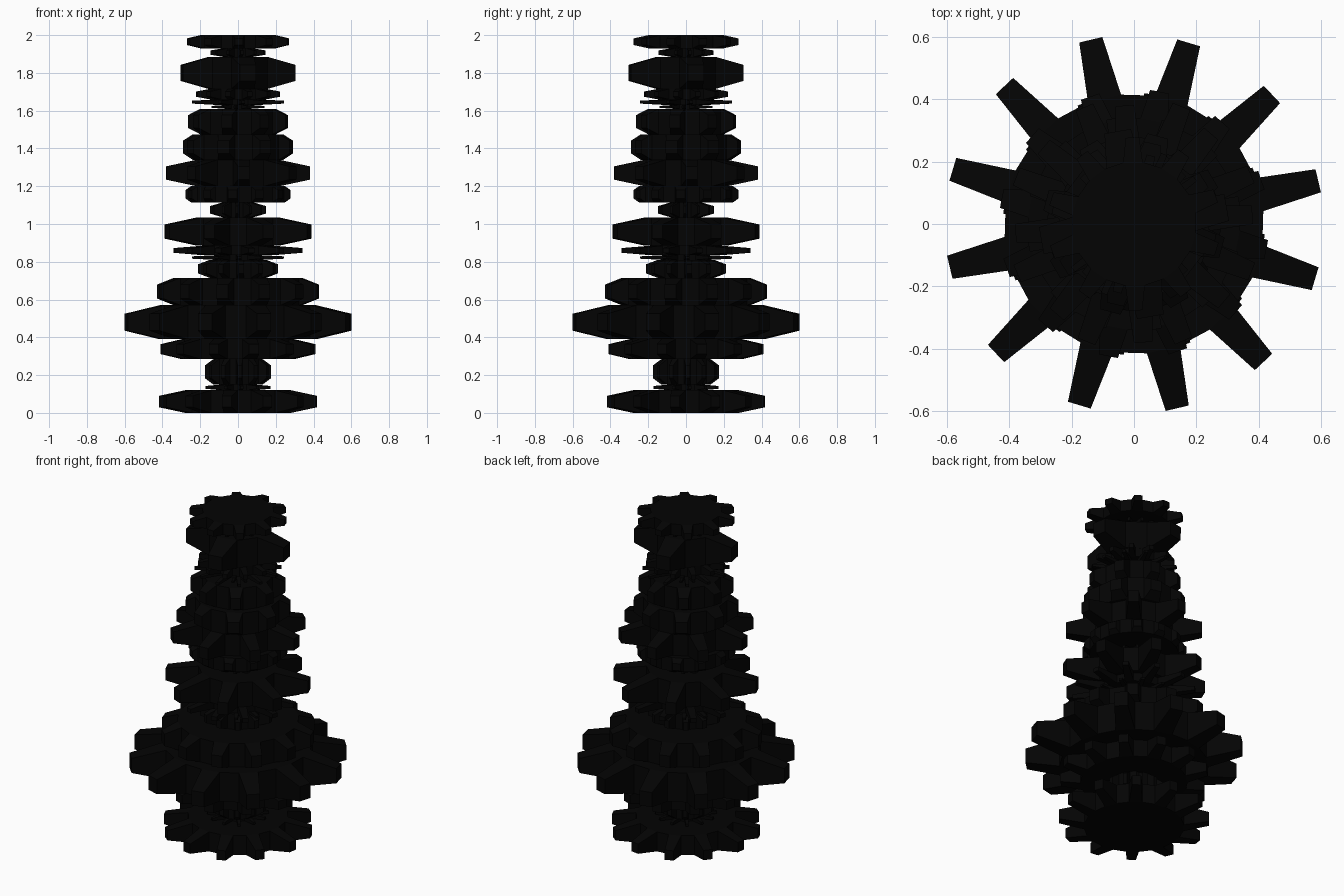
import bpy, bmesh, math, random
from mathutils import Vector, Matrix

if "Cube" in bpy.data.objects:
    bpy.data.objects.remove(bpy.data.objects["Cube"])

random.seed(4)
black = bpy.data.materials.new("black")
black.diffuse_color = (0.0011, 0.0011, 0.0011, 1)
black.use_nodes = True
black.node_tree.nodes["Principled BSDF"].inputs["Base Color"].default_value = black.diffuse_color


def gear(name, z0, z1, base, tip, angle, teeth=12):
    """Flat drum whose every second side face is drawn out into a tapered tooth."""
    bm = bmesh.new()
    n = teeth * 2
    bmesh.ops.create_cone(bm, cap_ends=True, segments=n, radius1=base,
                          radius2=base, depth=z1 - z0)
    bm.normal_update()
    sides = [f for f in bm.faces if abs(f.normal.z) < 0.5]
    sides.sort(key=lambda f: math.atan2(f.normal.y, f.normal.x))
    first = math.atan2(sides[0].normal.y, sides[0].normal.x)
    tops = bmesh.ops.extrude_discrete_faces(bm, faces=sides[::2])["faces"]
    for f in tops:
        c = f.calc_center_median()
        out = Vector((c.x, c.y, 0)).normalized()
        for v in f.verts:
            d = v.co - c
            v.co = out * tip + Vector((d.x * 0.7, d.y * 0.7, d.z * 0.5))
    bmesh.ops.rotate(bm, verts=bm.verts, cent=(0, 0, 0),
                     matrix=Matrix.Rotation(math.radians(angle) - first, 3, 'Z'))
    bmesh.ops.translate(bm, verts=bm.verts, vec=(0, 0, (z0 + z1) / 2))
    bmesh.ops.recalc_face_normals(bm, faces=bm.faces)
    me = bpy.data.meshes.new(name)
    bm.to_mesh(me)
    bm.free()
    me.materials.append(black)
    ob = bpy.data.objects.new(name, me)
    bpy.context.collection.objects.link(ob)


# Stack from the bottom up: top height, drum radius, tooth tip radius, tooth angle, teeth
stack = [
    (0.12, 0.28, 0.42, 22, 12),
    (0.15, 0.09, 0.172, None, 12),
    (0.285, 0.13, 0.175, None, 12),
    (0.39, 0.30, 0.413, None, 12),
    (0.57, 0.417, 0.607, 13.2, 12),
    (0.715, 0.34, 0.432, 19, 12),
    (0.81, 0.15, 0.212, None, 12),
    (0.835, 0.12, 0.242, None, 12),
    (0.885, 0.19, 0.345, None, 12),
    (1.035, 0.22, 0.407, 23, 8),
    (1.115, 0.08, 0.147, None, 12),
    (1.20, 0.25, 0.278, None, 12),
    (1.34, 0.22, 0.381, 4.5, 8),
    (1.475, 0.24, 0.292, 30, 8),
    (1.61, 0.20, 0.265, 32, 8),
    (1.63, 0.07, 0.14, None, 12),
    (1.66, 0.11, 0.244, None, 12),
    (1.715, 0.15, 0.226, None, 12),
    (1.885, 0.16, 0.302, 10, 4),
    (1.93, 0.08, 0.147, None, 12),
    (2.00, 0.20, 0.277, 19, 10),
]
z = 0.0
for i, (top, base, tip, angle, teeth) in enumerate(stack):
    if angle is None:
        angle = random.uniform(0, 30)
    gear(f"gear_{i + 1:02d}", z, top, base, tip, angle, teeth)
    z = top
